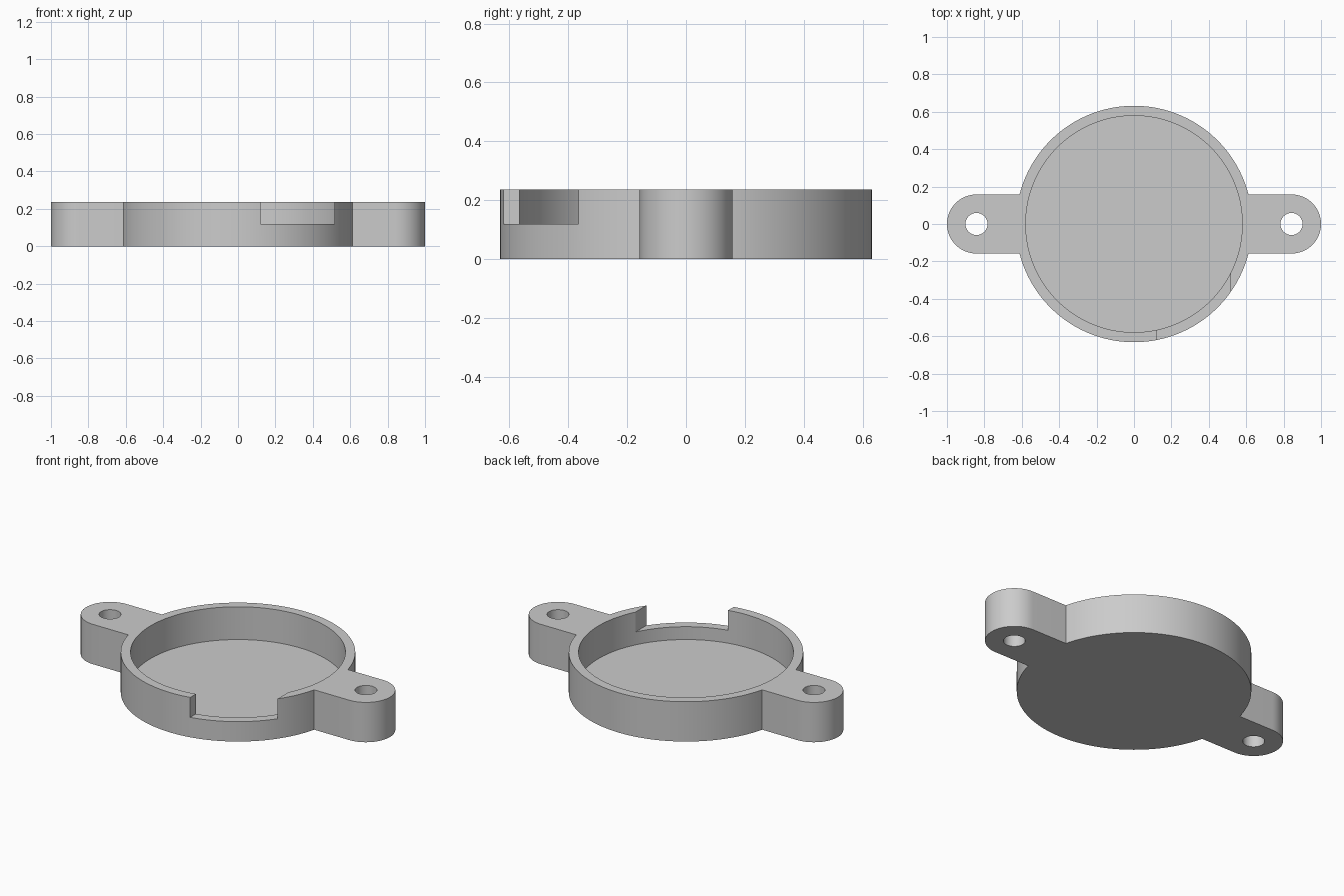
import bpy, bmesh
from math import sin, cos, pi, asin, radians

if "Cube" in bpy.data.objects:
    bpy.data.objects.remove(bpy.data.objects["Cube"], do_unlink=True)

HEIGHT, FLOOR = 0.237, 0.042
OUTER, INNER = 0.632, 0.579
LUG_X, LUG_R, HOLE_R = 0.842, 0.158, 0.059
NOTCH_X = (0.12, 0.516)
NOTCH_Z = HEIGHT / 2

grey = bpy.data.materials.new("plain grey")
grey.use_nodes = True
grey.diffuse_color = (0.6, 0.6, 0.6, 1)
grey.node_tree.nodes["Principled BSDF"].inputs["Base Color"].default_value = (0.6, 0.6, 0.6, 1)


def arc(cx, r, start, end, steps):
    return [(cx + r * cos(start + (end - start) * i / steps),
             r * sin(start + (end - start) * i / steps)) for i in range(steps + 1)]


def prism(name, outline, z0, z1):
    """Extrude a flat outline between two heights."""
    bm = bmesh.new()
    face = bm.faces.new([bm.verts.new((x, y, z0)) for x, y in outline])
    top = bmesh.ops.extrude_face_region(bm, geom=[face])["geom"]
    bmesh.ops.translate(bm, vec=(0, 0, z1 - z0),
                        verts=[v for v in top if isinstance(v, bmesh.types.BMVert)])
    bmesh.ops.recalc_face_normals(bm, faces=bm.faces)
    mesh = bpy.data.meshes.new(name)
    bm.to_mesh(mesh)
    bm.free()
    mesh.materials.append(grey)
    obj = bpy.data.objects.new(name, mesh)
    bpy.context.collection.objects.link(obj)
    return obj


def cut(target, cutter):
    """Subtract a cutter, then discard it."""
    mod = target.modifiers.new("cut", 'BOOLEAN')
    mod.operation, mod.solver, mod.object = 'DIFFERENCE', 'EXACT', cutter
    bpy.context.view_layer.objects.active = target
    bpy.ops.object.modifier_apply(modifier=mod.name)
    bpy.data.objects.remove(cutter, do_unlink=True)


def circle(cx, r, steps):
    return arc(cx, r, 0, 2 * pi, steps)[:-1]


# Round body and the two rounded mounting lugs as one outline
a = asin(LUG_R / OUTER)
outline = (arc(LUG_X, LUG_R, -pi / 2, pi / 2, 32)
           + arc(0, OUTER, a, pi - a, 72)
           + arc(-LUG_X, LUG_R, pi / 2, 3 * pi / 2, 32)
           + arc(0, OUTER, pi + a, 2 * pi - a, 72))
tray = prism("round_tray_with_lugs", outline, 0, HEIGHT)

# Shallow round recess
cut(tray, prism("recess_cutter", circle(0, INNER, 144), FLOOR, HEIGHT + 0.1))

# Screw hole through each lug
for side in (-1, 1):
    cut(tray, prism("hole_cutter", circle(side * LUG_X, HOLE_R, 48), -0.1, HEIGHT + 0.1))

# Notch through the front rim
x0, x1 = NOTCH_X
cut(tray, prism("notch_cutter", [(x0, -0.8), (x1, -0.8), (x1, -0.2), (x0, -0.2)],
                NOTCH_Z, HEIGHT + 0.1))

# Smooth walls with crisp edges
bpy.ops.object.select_all(action='DESELECT')
tray.select_set(True)
bpy.context.view_layer.objects.active = tray
bpy.ops.object.shade_smooth_by_angle(angle=radians(20))
